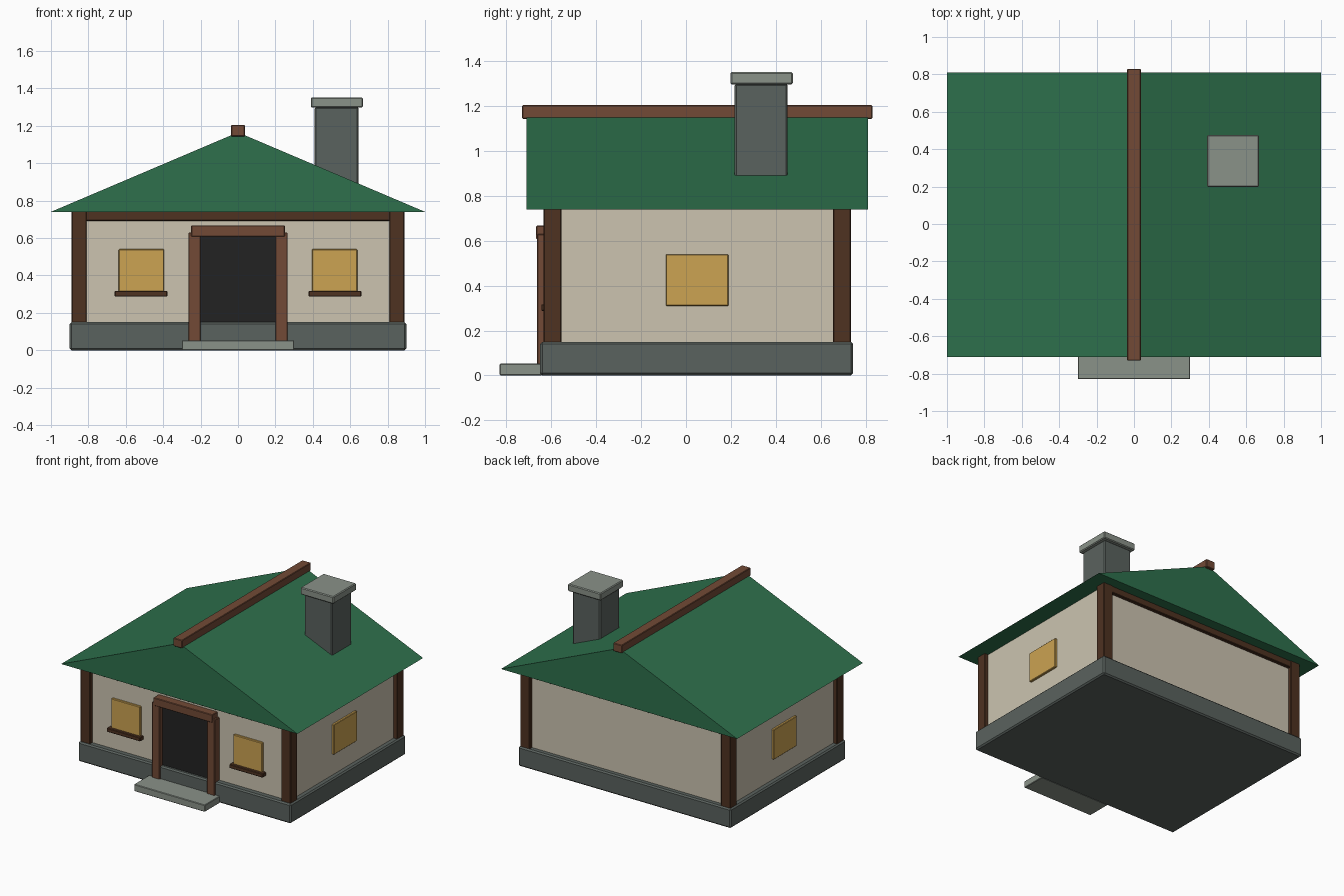
import bpy

cube = bpy.data.objects.get("Cube")
if cube:
    bpy.data.objects.remove(cube, do_unlink=True)


def material(name, rgb):
    """Flat material from 0-255 display colour, stored linear."""
    lin = [((c / 255 + 0.055) / 1.055) ** 2.4 for c in rgb] + [1]
    m = bpy.data.materials.new(name)
    m.use_nodes = True
    m.diffuse_color = lin
    m.node_tree.nodes["Principled BSDF"].inputs["Base Color"].default_value = lin
    return m


green = material("roof_green", (46, 112, 76))
cream = material("plaster_cream", (204, 196, 176))
dark_wood = material("dark_wood", (78, 50, 33))
wood = material("warm_wood", (114, 74, 54))
stone = material("dark_stone", (90, 98, 94))
pale_stone = material("pale_stone", (138, 146, 137))
amber = material("window_amber", (204, 163, 82))
black = material("door_black", (34, 34, 34))


def mesh_object(name, verts, faces, mat, bevel=0):
    me = bpy.data.meshes.new(name)
    me.from_pydata(verts, [], faces)
    me.materials.append(mat)
    ob = bpy.data.objects.new(name, me)
    bpy.context.collection.objects.link(ob)
    if bevel:
        mod = ob.modifiers.new("bevel", "BEVEL")
        mod.width = bevel
        mod.segments = 1
    return ob


def box(name, x, y, z, mat, bevel=0.004):
    """Box from (min, max) ranges on each axis."""
    verts = [(a, b, c) for a in x for b in y for c in z]
    faces = [(0, 1, 3, 2), (4, 6, 7, 5), (0, 4, 5, 1),
             (2, 3, 7, 6), (0, 2, 6, 4), (1, 5, 7, 3)]
    return mesh_object(name, verts, faces, mat, bevel)


def mirrored(name, x, y, z, mat, bevel=0.004):
    """A pair of boxes on both sides of x = 0."""
    box("left_" + name, x, y, z, mat, bevel)
    box("right_" + name, (-x[1], -x[0]), y, z, mat, bevel)


# Foundation, walls and doorstep
box("foundation", (-0.9, 0.9), (-0.65, 0.745), (0, 0.15), stone, 0.01)
box("walls", (-0.86, 0.86), (-0.605, 0.705), (0.1, 0.745), cream, 0)
box("doorstep", (-0.3, 0.3), (-0.83, -0.64), (0, 0.053), pale_stone)

# Corner posts and the beams under the eaves
for end, y in (("front", (-0.635, -0.555)), ("back", (0.655, 0.735))):
    mirrored(end + "_post", (0.81, 0.89), y, (0.14, 0.745), dark_wood)
for end, y in (("front", (-0.63, -0.56)), ("back", (0.66, 0.73))):
    box(end + "_beam", (-0.87, 0.87), y, (0.692, 0.745), dark_wood)

# Door and its frame
box("door", (-0.21, 0.21), (-0.625, -0.59), (0.01, 0.62), black, 0)
mirrored("door_jamb", (0.2, 0.265), (-0.663, -0.59), (0.01, 0.63), wood)
box("door_lintel", (-0.25, 0.25), (-0.668, -0.59), (0.607, 0.668), wood)

# Windows and front sills
mirrored("front_window", (0.395, 0.638), (-0.622, -0.59), (0.305, 0.54), amber)
mirrored("window_sill", (0.377, 0.66), (-0.645, -0.59), (0.287, 0.317), dark_wood)
mirrored("side_window", (0.84, 0.877), (-0.09, 0.19), (0.31, 0.54), amber)

# Gable roof: a closed triangular prism with a ridge beam
roof = [(x, y, z) for y in (-0.71, 0.81)
        for x, z in ((-1, 0.74), (1, 0.74), (0, 1.165))]
mesh_object("roof", roof, [(0, 1, 2), (3, 5, 4), (0, 3, 4, 1),
                           (1, 4, 5, 2), (2, 5, 3, 0)], green)
box("ridge_beam", (-0.037, 0.037), (-0.73, 0.83), (1.143, 1.205), wood)

# Chimney and cap
box("chimney", (0.41, 0.645), (0.216, 0.453), (0.8, 1.3), stone, 0.008)
box("chimney_cap", (0.39, 0.668), (0.198, 0.476), (1.297, 1.352), pale_stone, 0.006)
